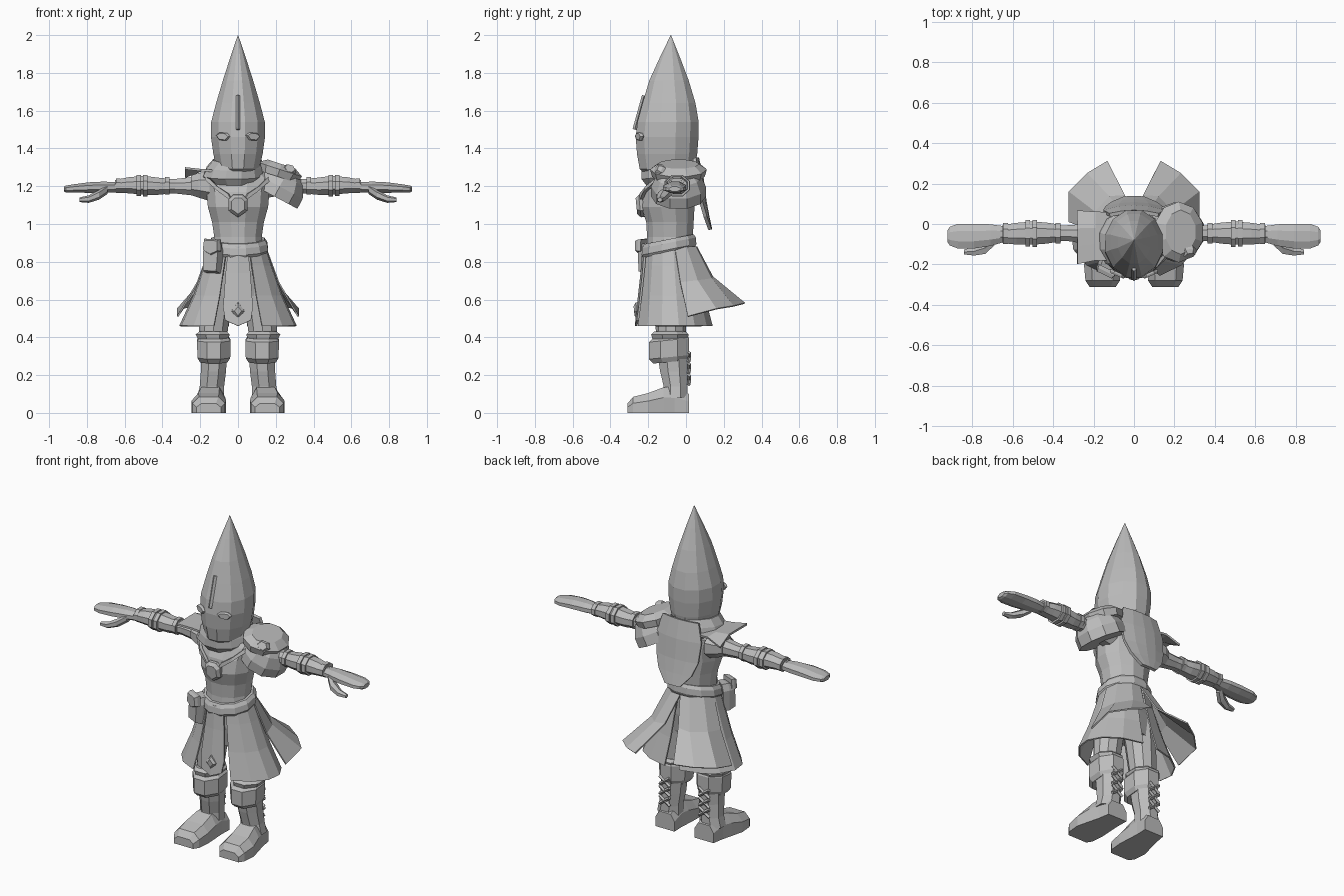
import bpy, bmesh, math
from mathutils import Vector, Matrix

grey = bpy.data.materials.new("cloth_grey")
grey.diffuse_color = (0.5, 0.5, 0.5, 1)


def make(name, verts, faces):
    me = bpy.data.meshes.new(name)
    me.from_pydata([tuple(v) for v in verts], [], faces)
    bm = bmesh.new()
    bm.from_mesh(me)
    bmesh.ops.recalc_face_normals(bm, faces=bm.faces)
    bm.to_mesh(me)
    bm.free()
    me.materials.append(grey)
    ob = bpy.data.objects.new(name, me)
    bpy.context.collection.objects.link(ob)
    return ob


def loft(name, rings, n=12, axis='z', tilt=0, turn=0.5, caps=True):
    """Rings are (x, y, z, half width, half depth); tilt lifts the +y side."""
    verts, faces = [], []
    for x, y, z, a, b in rings:
        for i in range(n):
            t = 2 * math.pi * (i + turn) / n
            c, s = a * math.cos(t), b * math.sin(t)
            verts.append((x + c, y + s, z + s * tilt) if axis == 'z' else (x, y + c, z + s))
    for r in range(len(rings) - 1):
        for i in range(n):
            j = (i + 1) % n
            faces.append((r * n + i, r * n + j, (r + 1) * n + j, (r + 1) * n + i))
    if caps:
        faces += [tuple(range(n)), tuple(range(len(verts) - n, len(verts)))]
    return make(name, verts, faces)


def sheet(name, rows, thick=0.008):
    """Cloth panel through rows of points."""
    w = len(rows[0])
    faces = [(r * w + i, r * w + i + 1, (r + 1) * w + i + 1, (r + 1) * w + i)
             for r in range(len(rows) - 1) for i in range(w - 1)]
    ob = make(name, [p for row in rows for p in row], faces)
    m = ob.modifiers.new("thickness", 'SOLIDIFY')
    m.thickness = thick
    m.offset = 0
    return ob


def plate(name, outline, loc, rot=(0, 0, 0), depth=0.02, rim=0.7):
    """Bevelled plate from an x-z outline, facing -y."""
    n = len(outline)
    mat = Matrix.Translation(loc) @ Matrix.Rotation(rot[2], 4, 'Z') @ Matrix.Rotation(rot[0], 4, 'X') @ Matrix.Rotation(rot[1], 4, 'Y')
    verts = [mat @ Vector((u * k, y, v * k)) for k, y in ((1, depth), (1, 0), (rim, -depth)) for u, v in outline]
    faces = [(r * n + i, r * n + (i + 1) % n, (r + 1) * n + (i + 1) % n, (r + 1) * n + i)
             for r in range(2) for i in range(n)]
    return make(name, verts, faces + [tuple(range(n)), tuple(range(2 * n, 3 * n))])


def bar(name, p, q, w):
    """Square bar between two points."""
    p, q = Vector(p), Vector(q)
    d = (q - p).normalized()
    u = d.orthogonal().normalized() * w
    v = d.cross(u)
    k = (u + v, u - v, -u - v, v - u)
    return make(name, [e + o for e in (p, q) for o in k],
                [(0, 1, 5, 4), (1, 2, 6, 5), (2, 3, 7, 6), (3, 0, 4, 7), (0, 1, 2, 3), (4, 5, 6, 7)])


# Pointed hood with mask
loft("hood", [(0, -.09, 1.24, .075, .10), (0, -.10, 1.29, .115, .15), (0, -.10, 1.37, .135, .165),
              (0, -.10, 1.46, .148, .172), (0, -.095, 1.54, .147, .168), (0, -.09, 1.64, .12, .145),
              (0, -.09, 1.76, .083, .108), (0, -.085, 1.88, .043, .056), (0, -.08, 2.0, .001, .001)], 12)
bar("mask_seam", (0, -.272, 1.50), (0, -.222, 1.68), .008)
lens = [(-.042, .01), (-.02, .024), (.022, .022), (.042, .004), (.02, -.018), (-.02, -.016)]
for s in (-1, 1):
    plate("eye", lens, (s * .08, -.248, 1.46), (0, 0, s * .42), .009, .8)

# Neck cowl
loft("cowl", [(-.02, -.08, 1.22, .13, .135), (-.025, -.085, 1.255, .165, .155), (-.02, -.085, 1.30, .15, .155),
              (-.01, -.09, 1.34, .125, .14)], 12, tilt=.12)

# Torso, abdomen, hips
loft("torso", [(0, -.085, .86, .14, .13), (0, -.085, .93, .13, .125), (0, -.085, 1.01, .142, .13),
               (0, -.095, 1.09, .165, .145), (0, -.085, 1.17, .172, .142), (0, -.07, 1.24, .20, .12),
               (0, -.07, 1.275, .15, .10)], 12)
loft("belt", [(0, -.09, .85, .155, .142), (0, -.09, .865, .165, .15), (0, -.09, .90, .16, .147),
              (0, -.09, .92, .145, .135)], 12, tilt=.2)
loft("hips", [(0, -.08, .62, .15, .10), (0, -.085, .74, .16, .125), (0, -.085, .87, .145, .13)], 10)

# Chest straps and medallion
gem = [(0, -.065), (-.05, -.03), (-.05, .03), (-.025, .055), (.025, .055), (.05, .03), (.05, -.03)]
plate("medallion", gem, (0, -.245, 1.10), (.1, 0, 0), .018)
for s in (-1, 1):
    sheet("chest_strap", [[(s * .03, -.24, 1.12), (s * .05, -.238, 1.16)],
                          [(s * .10, -.218, 1.17), (s * .11, -.205, 1.20)],
                          [(s * .17, -.15, 1.23), (s * .17, -.13, 1.26)]], .018)

# Scarf hanging down the back
sheet("back_scarf", [[(x, y - 1.1 * x * x, z) for x in (-w, -w / 2, 0, w / 2, w)]
                     for w, y, z in ((.12, .06, 1.35), (.15, .085, 1.24), (.14, .10, 1.12), (.11, .115, 1.04), (.05, .13, .97))], .018)

# Skirt side panels
for s in (-1, 1):
    rows = []
    for f, z in ((0, .88), (.2, .78), (.55, .62), (1, .46)):
        row = []
        for k in range(7):
            t = math.radians(-66 + 24.5 * k)
            a, b = .145 + .165 * f, .13 + .075 * f
            row.append((s * a * math.cos(t), -.085 + .02 * f + b * math.sin(t), z))
        rows.append(row)
    sheet("skirt_side", rows)

    # Flared coat tails
    top = [(0, .055, .88), (.06, .05, .88), (.12, 0, .88), (.145, -.06, .88)]
    mid = [(.045, .14, .72), (.12, .135, .71), (.19, .06, .70), (.215, -.03, .69)]
    end = [(.13, .31, .58), (.23, .25, .565), (.32, .16, .55), (.32, .01, .51)]
    sheet("coat_tail", [[(s * x, y, z) for x, y, z in r] for r in (top, mid, end)])

# Front hanging panel with diamond
sheet("front_panel", [[(-w, y + .01, z + l), (0, y, z), (w, y + .01, z + l)] for w, y, z, l in
                      ((.05, -.225, .88, 0), (.065, -.235, .74, 0), (.078, -.255, .56, 0), (.068, -.265, .46, .03))], .012)
plate("hem_diamond", [(0, -.045), (-.035, 0), (0, .045), (.035, 0)], (0, -.263, .54), (.1, 0, 0), .012, .55)

# Belt pouch
plate("pouch", [(-.045, -.08), (.045, -.08), (.05, .04), (.035, .08), (-.035, .08), (-.05, .04)],
      (-.13, -.20, .82), (0, .05, -.45), .04, .85)
plate("pouch_flap", [(-.05, -.01), (0, -.035), (.05, -.01), (.045, .05), (-.045, .05)],
      (-.14, -.235, .87), (0, .05, -.45), .018, .85)

for s in (-1, 1):
    # Trousers and boots
    loft("leg", [(s * .13, -.08, .36, .075, .075), (s * .13, -.08, .44, .08, .08), (s * .115, -.08, .6, .09, .09),
                 (s * .09, -.08, .76, .09, .10)], 10)
    loft("boot_top", [(s * .132, -.085, .39, .085, .10), (s * .134, -.085, .415, .098, .108),
                      (s * .132, -.085, .43, .08, .09)], 8)
    loft("boot_cuff", [(s * .128, -.085, .27, .078, .095), (s * .128, -.09, .295, .094, .115),
                       (s * .128, -.09, .385, .096, .115), (s * .128, -.085, .40, .085, .10)], 8, tilt=.1)
    loft("boot_shaft", [(s * .145, -.055, .08, .078, .068), (s * .138, -.055, .14, .07, .068),
                        (s * .13, -.065, .22, .072, .078), (s * .128, -.07, .30, .075, .085)], 8)
    prof = [(.015, .10, .065), (-.06, .14, .07), (-.12, .135, .08), (-.2, .105, .092), (-.28, .085, .085), (-.31, .05, .065)]
    verts, faces = [], []
    for y, h, w in prof:
        cx = s * (.135 + .02 * min(1, -y / .2))
        verts += [(cx - w, y, 0), (cx - w, y, h * .6), (cx - w * .6, y, h),
                  (cx + w * .6, y, h), (cx + w, y, h * .6), (cx + w, y, 0)]
    for r in range(len(prof) - 1):
        faces += [(r * 6 + i, r * 6 + (i + 1) % 6, r * 6 + 6 + (i + 1) % 6, r * 6 + 6 + i) for i in range(6)]
    make("boot_foot", verts, faces + [tuple(range(6)), tuple(range(30, 36))])
    # Crossed laces behind the boot
    for z in (.15, .21, .27):
        for d in (-1, 1):
            bar("boot_lace", (s * .135 - d * .035, .015, z), (s * .135 + d * .035, .017, z + .05), .007)

    # Arm, bracer and bands
    loft("arm", [(s * .13, -.055, 1.20, .07, .07), (s * .22, -.05, 1.20, .055, .055), (s * .33, -.045, 1.20, .042, .042),
                 (s * .40, -.045, 1.20, .042, .04), (s * .66, -.05, 1.195, .04, .03)], 8, 'x')
    loft("bracer", [(s * .36, -.045, 1.20, .044, .042), (s * .43, -.045, 1.20, .056, .05), (s * .50, -.045, 1.205, .062, .054),
                    (s * .58, -.048, 1.205, .058, .046), (s * .65, -.05, 1.20, .048, .036)], 8, 'x')
    for x, a, b in ((.375, .055, .05), (.49, .072, .062), (.525, .07, .06), (.635, .056, .042)):
        loft("arm_band", [(s * (x - .012), -.046, 1.203, a, b), (s * (x + .012), -.046, 1.203, a, b)], 8, 'x')
    # Mitten hand and thumb
    loft("hand", [(s * .64, -.05, 1.195, .042, .028), (s * .71, -.055, 1.195, .058, .032), (s * .79, -.06, 1.193, .066, .03),
                  (s * .87, -.06, 1.188, .066, .024), (s * .91, -.06, 1.185, .05, .02), (s * .922, -.06, 1.185, .03, .014)], 8, 'x')
    loft("thumb", [(s * .69, -.08, 1.185, .03, .026), (s * .735, -.118, 1.155, .034, .026),
                   (s * .79, -.135, 1.132, .024, .02), (s * .84, -.138, 1.128, .014, .012)], 6, 'x')

# Bare-side shoulder flap
sheet("shoulder_flap", [[(-.12, y, 1.28), (-.19, y, 1.285), (-.28, y * 1.1, 1.295 if y < 0 else 1.25)]
                        for y in (-.18, -.10, -.02, .06)], .012)
loft("sleeve_cap", [(-.15, -.055, 1.20, .10, .085), (-.21, -.05, 1.205, .085, .07), (-.25, -.05, 1.205, .06, .056)], 8, 'x')

# Layered shoulder guard
guard = loft("shoulder_guard", [(0, 0, -.09, .145, .145), (0, 0, -.03, .145, .145), (0, 0, .03, .115, .12),
                                (0, 0, .075, .06, .075)], 10)
guard.matrix_world = Matrix.Translation((.235, -.04, 1.225)) @ Matrix.Rotation(math.radians(28), 4, 'Y')
rim = loft("shoulder_rim", [(0, 0, -.02, .115, .14), (0, 0, .02, .13, .15), (0, 0, .05, .08, .11)], 10)
rim.matrix_world = Matrix.Translation((.215, -.04, 1.27)) @ Matrix.Rotation(math.radians(18), 4, 'Y')
plate("shoulder_stud", [(-.04, 0), (-.02, .03), (.02, .03), (.04, 0), (.02, -.03), (-.02, -.03)],
      (.27, -.14, 1.285), (-.5, .3, .3), .02)
